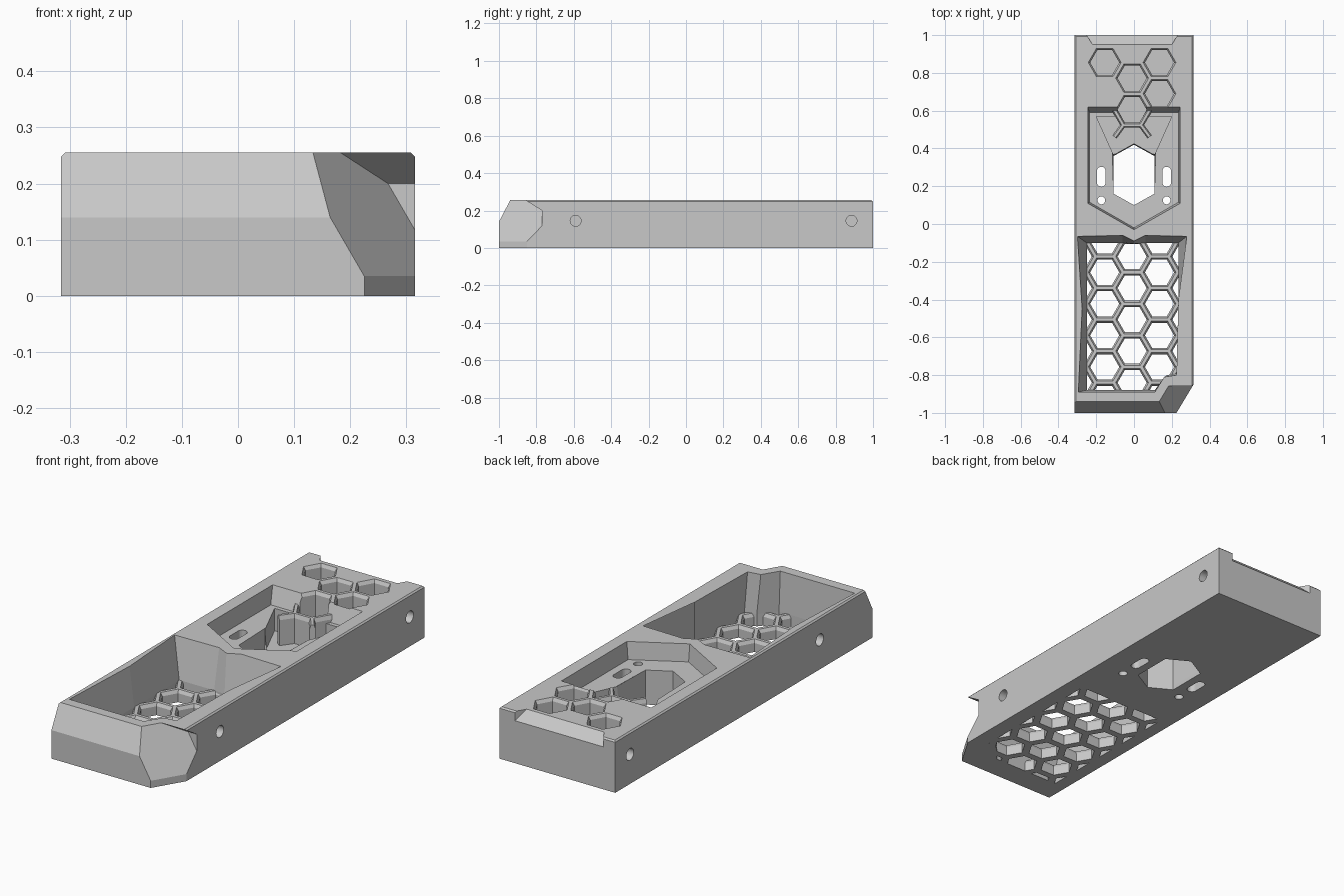
import bpy, bmesh, math
from mathutils import Vector, Matrix

old = bpy.data.objects.get("Cube")
if old:
    bpy.data.objects.remove(old)

grey = bpy.data.materials.new("light_grey")
grey.use_nodes = True
GREY = (0.58, 0.58, 0.58, 1)
grey.diffuse_color = GREY
grey.node_tree.nodes["Principled BSDF"].inputs["Base Color"].default_value = GREY

W, TOP, FLOOR, SHELF = 0.315, 0.255, 0.06, 0.17


def finish(bm, name):
    bmesh.ops.recalc_face_normals(bm, faces=bm.faces)
    me = bpy.data.meshes.new(name)
    bm.to_mesh(me)
    bm.free()
    me.materials.append(grey)
    ob = bpy.data.objects.new(name, me)
    bpy.context.scene.collection.objects.link(ob)
    return ob


def convex(name, planes):
    """Big block trimmed by (point, outward normal) planes."""
    bm = bmesh.new()
    bmesh.ops.create_cube(bm, size=6)
    for co, no in planes:
        geom = bm.verts[:] + bm.edges[:] + bm.faces[:]
        bmesh.ops.bisect_plane(bm, geom=geom, plane_co=co, plane_no=no, clear_outer=True)
        rim = [e for e in bm.edges if e.is_boundary]
        if rim:
            bmesh.ops.holes_fill(bm, edges=rim, sides=0)
    return finish(bm, name)


def add_loft(bm, levels):
    """Closed solid through (height, outline) levels."""
    rings = [[bm.verts.new((x, y, z)) for x, y in pts] for z, pts in levels]
    bm.faces.new(rings[0][::-1])
    bm.faces.new(rings[-1])
    n = len(rings[0])
    for a, b in zip(rings, rings[1:]):
        for i in range(n):
            j = (i + 1) % n
            bm.faces.new((a[i], a[j], b[j], b[i]))


def loft(name, levels):
    bm = bmesh.new()
    add_loft(bm, levels)
    return finish(bm, name)


def hexagon(x, y, r):
    return [(x + r * math.cos(a * math.pi / 3), y + r * math.sin(a * math.pi / 3)) for a in range(6)]


def hex_holes(name, centres, low, high):
    """Hexagonal holes with a bevelled upper rim."""
    bm = bmesh.new()
    for x, y in centres:
        add_loft(bm, [(low, hexagon(x, y, 0.077)), (high - 0.016, hexagon(x, y, 0.077)),
                      (high, hexagon(x, y, 0.087)), (high + 0.02, hexagon(x, y, 0.087))])
    return finish(bm, name)


def mirrored(half):
    return half + [(-x, y) for x, y in reversed(half) if x > 0]


def cut(target, cutter):
    mod = target.modifiers.new("cut", 'BOOLEAN')
    mod.operation, mod.solver, mod.object = 'DIFFERENCE', 'EXACT', cutter
    dg = bpy.context.evaluated_depsgraph_get()
    me = bpy.data.meshes.new_from_object(target.evaluated_get(dg))
    target.modifiers.clear()
    target.data = me
    bpy.data.objects.remove(cutter)


# Main block: sloped front brow, clipped front corner, softened top edges
corner = Vector((0.225, -1, 0))
body = convex("body", [
    ((W, 0, 0), (1, 0, 0)), ((-W, 0, 0), (-1, 0, 0)),
    ((0, 1, 0), (0, 1, 0)), ((0, -1, 0), (0, -1, 0)),
    ((0, 0, TOP), (0, 0, 1)), ((0, 0, 0), (0, 0, -1)),
    ((0, -1, 0.14), (0, -0.115, 0.06)),
    (corner, (0.15, -0.09, 0)),
    ((W, 0, TOP - 0.007), (1, 0, 1)), ((-W, 0, TOP - 0.007), (-1, 0, 1)),
    ((0, 1, TOP - 0.007), (0, 1, 1)),
])

# Leaning corner facet, stopping under a small overhanging lip
lean = Vector((0.09, 0.15, 0)).cross(Vector((-0.055, 0, 0.095)))
if lean.x < 0:
    lean.negate()
cut(body, convex("corner_cutter", [
    ((0.225, -1, 0.035), -lean),
    ((0, -0.85, 0.25), (0, 0.05, 0.08)),
    ((0, -0.77, 0), (0, 1, 0)),
]))

# Front basin with sloping walls, open at the bottom for the grille
base = [(-0.25, -0.88), (0.11, -0.88), (0.175, -0.8), (0.235, -0.79), (0.235, -0.4), (0.235, -0.1),
        (0.06, -0.1), (0, -0.105), (-0.06, -0.1), (-0.25, -0.1), (-0.25, -0.45)]
rim = [(-0.295, -0.89), (0.11, -0.89), (0.16, -0.81), (0.225, -0.8), (0.235, -0.4), (0.28, -0.065),
       (0.06, -0.06), (0, -0.09), (-0.06, -0.06), (-0.3, -0.065), (-0.275, -0.45)]
cut(body, loft("basin_cutter", [(-0.05, base), (FLOOR, base), (TOP + 0.002, rim)]))

# Honeycomb grille in the basin floor
grille = loft("honeycomb_grille", [(0, base), (FLOOR, base)])
PITCH = 0.167
cells = [(-0.01 + 0.145 * c, -0.172 - PITCH * (r - 0.5 * (c % 2)))
         for c in range(-2, 3) for r in range(-1, 6)]
cut(grille, hex_holes("grille_cutter", cells, -0.05, FLOOR))

# Rear recess with pointed front
recess_low = mirrored([(0, -0.02), (0.235, 0.115), (0.235, 0.59)])
recess_top = mirrored([(0, -0.03), (0.245, 0.11), (0.245, 0.62)])
cut(body, loft("recess_cutter", [(SHELF, recess_low), (TOP + 0.002, recess_top)]))

# Tapered well behind the opening, and the upper honeycomb pockets
well = mirrored([(0.11, 0.37), (0.2, 0.57)])
cut(body, loft("well_cutter", [(FLOOR, well), (TOP + 0.05, well)]))
pockets = [(x, y) for x in (-0.155, 0.135) for y in (0.855, 0.69)] + [(-0.01, 0.772), (-0.01, 0.605)]
cut(body, hex_holes("pocket_cutter", pockets, FLOOR, TOP))

# Elongated hexagonal opening right through the block
opening = mirrored([(0, 0.1), (0.108, 0.16), (0.108, 0.36), (0, 0.42)])
flare = mirrored([(0, 0.1), (0.108, 0.16), (0.115, 0.375), (0, 0.44)])
cut(body, loft("opening_cutter", [(-0.05, opening), (0.02, opening), (SHELF + 0.01, flare)]))


def capsule(x, y0, y1, r, n=12):
    pts = []
    for y, start in ((y1, 0), (y0, math.pi)):
        for i in range(n + 1):
            a = start + math.pi * i / n
            pts.append((x + r * math.cos(a), y + r * math.sin(a)))
    return pts


# Screw slots, round screw holes and side sockets
for s in (-1, 1):
    for y0, y1, r in ((0.22, 0.28, 0.023), (0.124, 0.126, 0.02)):
        outline = capsule(s * 0.173, y0, y1, r)
        cut(body, loft("screw_cutter", [(-0.05, outline), (TOP, outline)]))
    for y in (-0.59, 0.885):
        bm = bmesh.new()
        bmesh.ops.create_cone(bm, cap_ends=True, segments=32, radius1=0.029, radius2=0.029, depth=0.08,
                              matrix=Matrix.Translation((s * W, y, 0.145)) @ Matrix.Rotation(math.pi / 2, 4, 'Y'))
        cut(body, finish(bm, "socket_cutter"))

# Sloping notch along the rear top edge
ramp = [(0.95, TOP + 0.001), (1.02, 0.19), (1.02, 0.3), (0.95, 0.3)]
bm = bmesh.new()
ends = [[bm.verts.new((s * (0.21 + (y - 0.95) * 0.6) - 0.01, y, z)) for y, z in ramp] for s in (-1, 1)]
for e in ends:
    bm.faces.new(e)
for i in range(4):
    j = (i + 1) % 4
    bm.faces.new((ends[0][i], ends[0][j], ends[1][j], ends[1][i]))
cut(body, finish(bm, "notch_cutter"))

# Honeycomb ribs standing in the well
hx = hexagon(-0.01, 0.605, 0.094)
legs = [(hx[3], hx[4]), (hx[4], hx[5]), (hx[5], hx[0]),
        (hx[4], (-0.1, 0.465)), (hx[5], (0.08, 0.465))]
bm = bmesh.new()
for a, b in legs:
    a, b = Vector(a), Vector(b)
    d = (b - a).normalized()
    side = Vector((-d.y, d.x))
    a, b = a - d * 0.005, b + d * 0.005
    bar = [[a - side * w, b - side * w, b + side * w, a + side * w] for w in (0.014, 0.014, 0.007)]
    add_loft(bm, list(zip((FLOOR, 0.185, 0.205), bar)))
finish(bm, "well_ribs")
